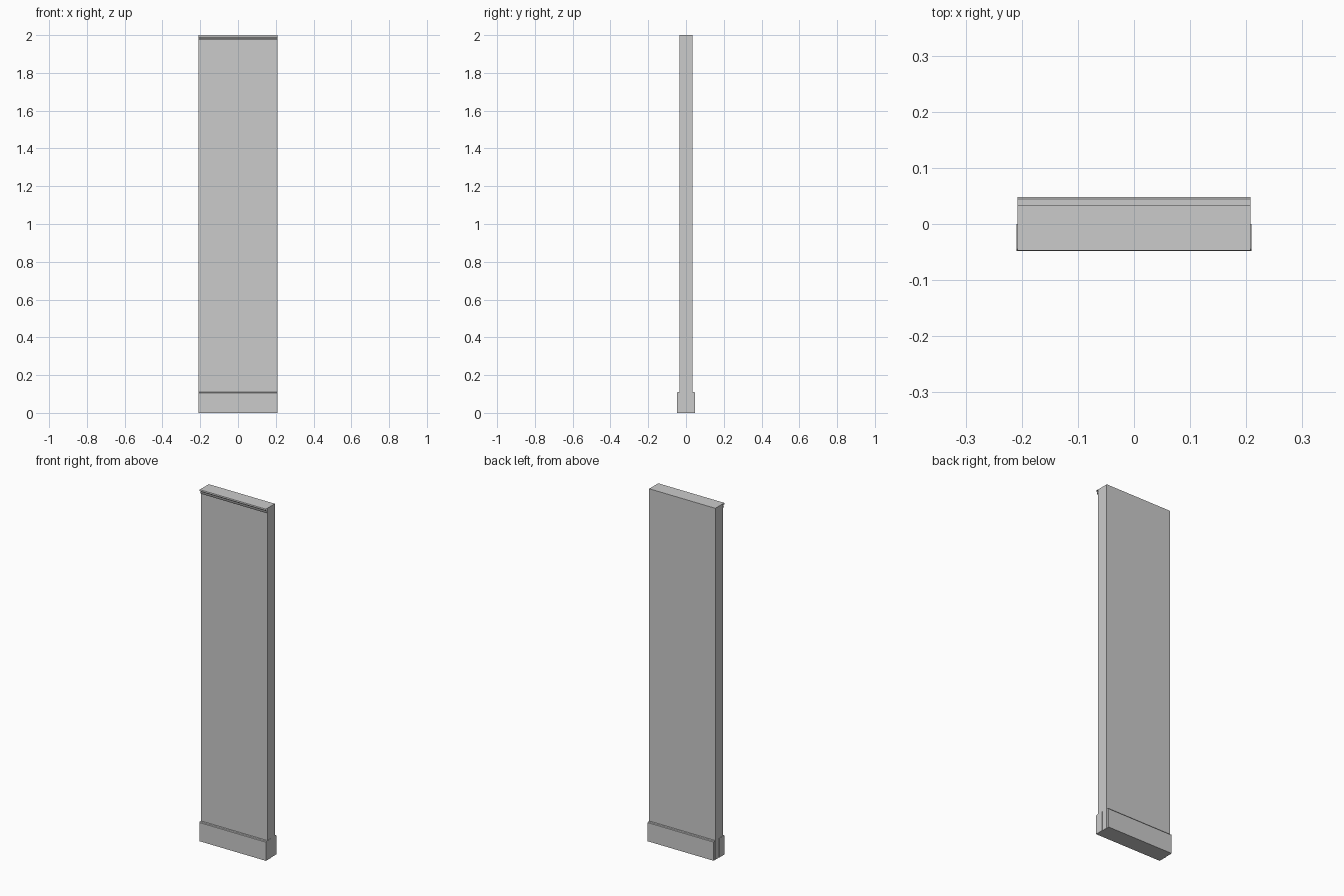
import bpy, bmesh

if "Cube" in bpy.data.objects:
    bpy.data.objects.remove(bpy.data.objects["Cube"])

def extrude_profile(name, profile, half_w, closed=True):
    """Sweep a (y, z) profile along x; closed profiles get end caps."""
    bm = bmesh.new()
    left = [bm.verts.new((-half_w, y, z)) for y, z in profile]
    right = [bm.verts.new((half_w, y, z)) for y, z in profile]
    n = len(profile)
    for i in range(n if closed else n - 1):
        j = (i + 1) % n
        bm.faces.new((left[i], left[j], right[j], right[i]))
    if closed:
        bm.faces.new(left)
        bm.faces.new(right[::-1])
    bmesh.ops.recalc_face_normals(bm, faces=bm.faces)
    mesh = bpy.data.meshes.new(name)
    bm.to_mesh(mesh)
    bm.free()
    obj = bpy.data.objects.new(name, mesh)
    bpy.context.collection.objects.link(obj)
    return obj

# Main wall slab
T = 0.034
extrude_profile("wall_panel", [(-T, 0), (T, 0), (T, 2), (-T, 2)], 0.208)

# Skirting boards on both faces, the front one a touch wider
for name, side, half_w in (("front_skirting", -1, 0.2095),
                           ("back_skirting", 1, 0.2075)):
    prof = [(0, 0), (0.048, 0), (0.048, 0.106), (0.045, 0.11), (0, 0.11)]
    extrude_profile(name, [(side * y, z) for y, z in prof], half_w)

# Thin stepped crown moulding along the front top edge, open at the ends
crown = [(-T, 2.0), (-0.047, 2.0), (-0.048, 1.996), (-0.047, 1.991),
         (-0.040, 1.989), (-0.037, 1.984), (-0.042, 1.983),
         (-0.043, 1.979), (-0.041, 1.975), (-T, 1.974)]
extrude_profile("crown_moulding", crown, 0.208, closed=False)
